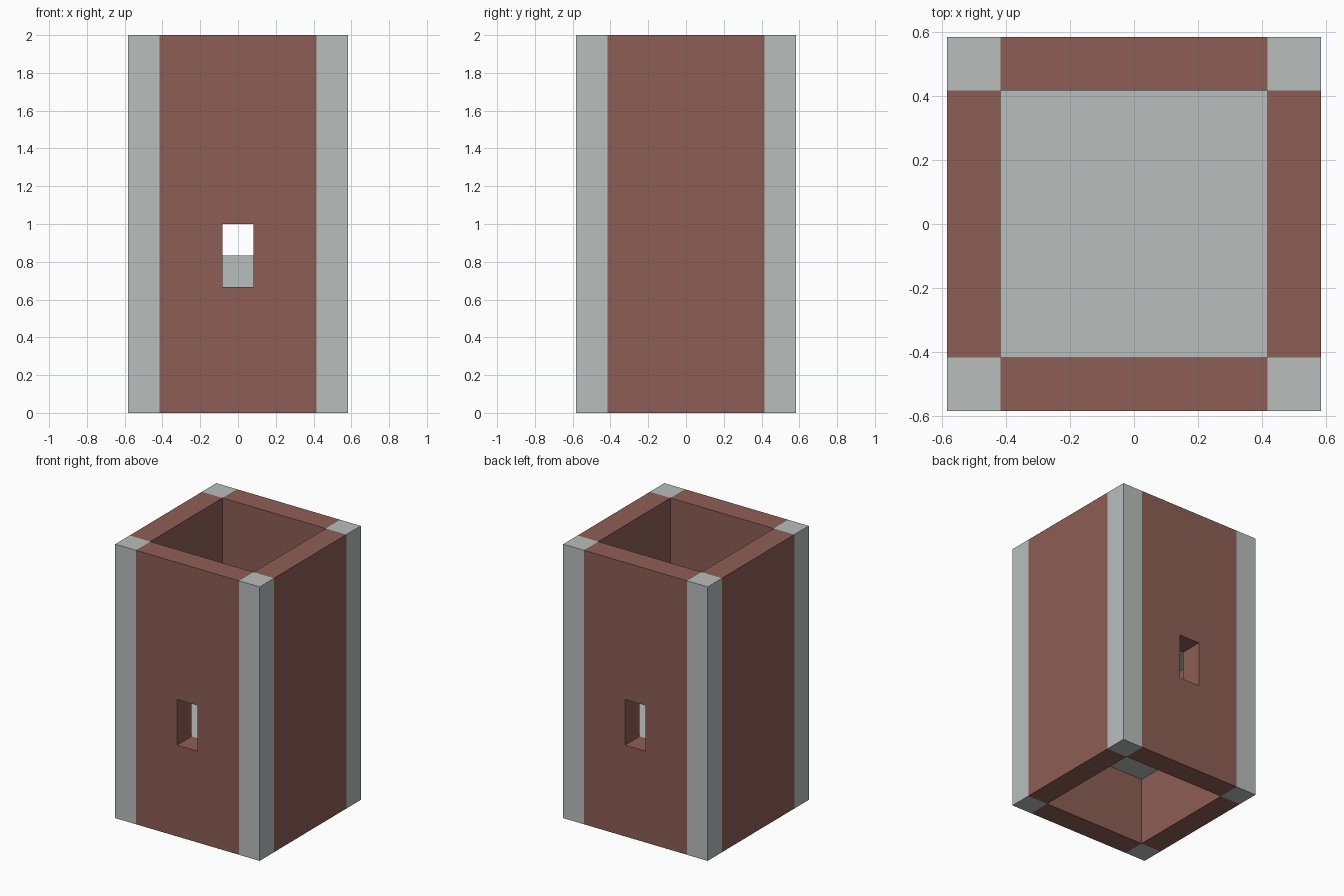
import bpy
import bmesh
from mathutils import Vector

# The tower is laid out on a cubic module: 7 wide, 7 deep, 12 high
U = 2 / 12

if "Cube" in bpy.data.objects:
    bpy.data.objects.remove(bpy.data.objects["Cube"], do_unlink=True)


def make_material(name, rgb):
    mat = bpy.data.materials.new(name)
    mat.use_nodes = True
    color = (*rgb, 1)
    mat.diffuse_color = color
    mat.node_tree.nodes["Principled BSDF"].inputs["Base Color"].default_value = color
    return mat


def box(name, center, size, mat=None):
    """Box given in modules: centre in x and y, bottom in z, full size."""
    bm = bmesh.new()
    bmesh.ops.create_cube(bm, size=1)
    for v in bm.verts:
        v.co = Vector(((v.co.x * size[0] + center[0]) * U,
                       (v.co.y * size[1] + center[1]) * U,
                       ((v.co.z + 0.5) * size[2] + center[2]) * U))
    mesh = bpy.data.meshes.new(name)
    bm.to_mesh(mesh)
    bm.free()
    if mat:
        mesh.materials.append(mat)
    obj = bpy.data.objects.new(name, mesh)
    bpy.context.collection.objects.link(obj)
    return obj


brick = make_material("red brown brick", (0.27, 0.114, 0.089))
stone = make_material("pale grey stone", (0.479, 0.521, 0.515))

# Corner posts
for x, side in ((-3, "right"), (3, "left")):
    for y, end in ((-3, "front"), (3, "back")):
        box(f"{end}_{side}_post", (x, y, 0), (1, 1, 12), stone)

# Plain side walls
for x, side in ((-3, "right"), (3, "left")):
    box(f"{side}_wall", (x, 0, 0), (1, 5, 12), brick)

# Front and back walls, each pierced by a window
cutter = box("window_cutter", (0, 0, 4), (1, 9, 2))
cutter.hide_render = True
cutter.hide_viewport = True
cutter.display_type = 'WIRE'
for y, end in ((-3, "front"), (3, "back")):
    wall = box(f"{end}_wall", (0, y, 0), (5, 1, 12), brick)
    cut = wall.modifiers.new("window", 'BOOLEAN')
    cut.operation = 'DIFFERENCE'
    cut.solver = 'EXACT'
    cut.object = cutter

# Inner room: floor, ceiling and a block standing in the middle
box("room_floor", (0, 0, 3), (5, 5, 1), stone)
box("room_ceiling", (0, 0, 7), (5, 5, 1), stone)
box("center_block", (0, 0, 4), (1, 1, 1), stone)
